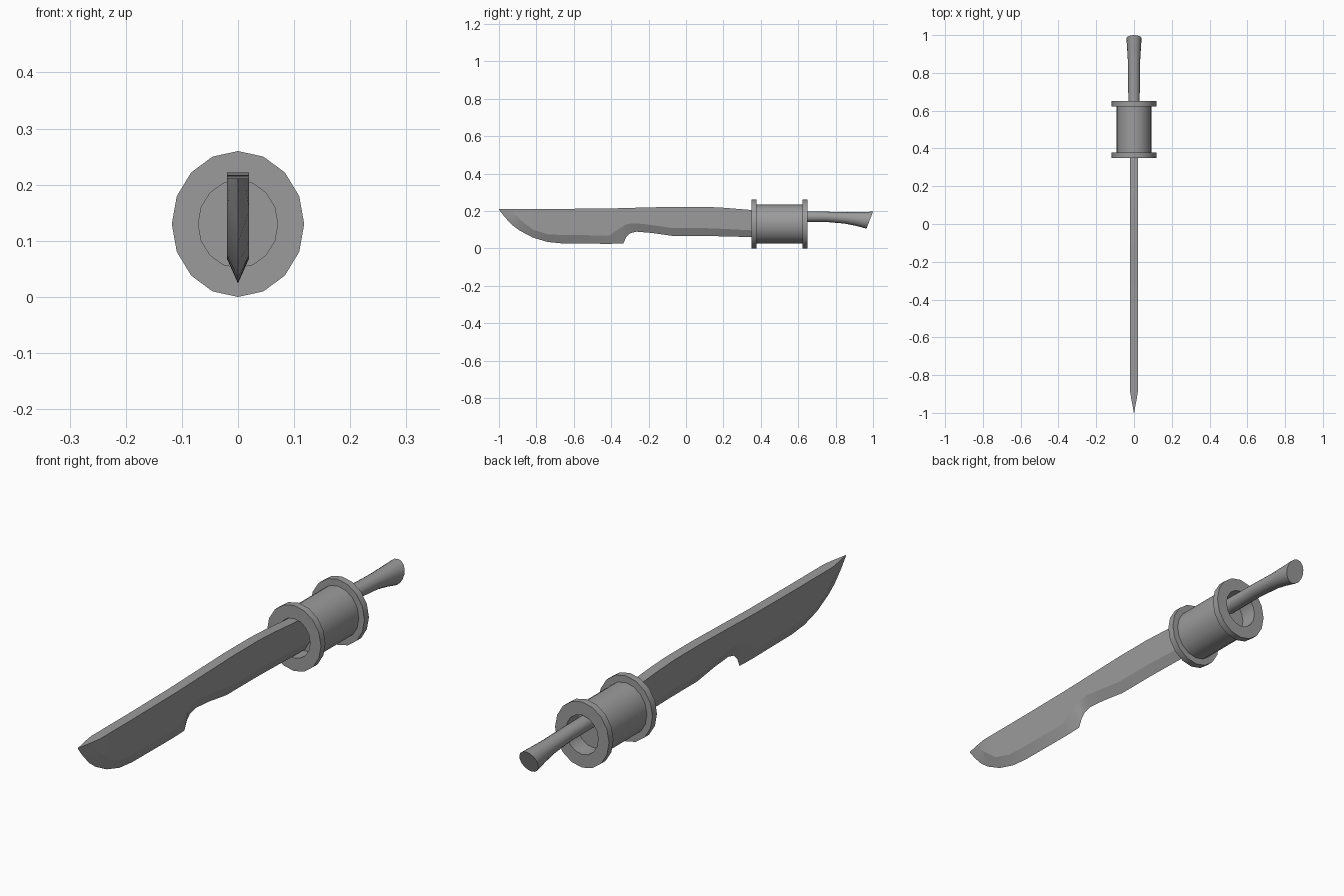
import bpy, bmesh, math

cube = bpy.data.objects.get("Cube")
if cube:
    bpy.data.objects.remove(cube)

GREY = (0.33, 0.33, 0.33, 1)
steel = bpy.data.materials.new("plain grey")
steel.use_nodes = True
steel.diffuse_color = GREY
steel.node_tree.nodes["Principled BSDF"].inputs["Base Color"].default_value = GREY


def loft(name, rings, angle):
    """Skin a list of equal-length rings and cap both ends."""
    bm = bmesh.new()
    loops = [[bm.verts.new(p) for p in ring] for ring in rings]
    n = len(loops[0])
    for a, b in zip(loops, loops[1:]):
        for i in range(n):
            j = (i + 1) % n
            bm.faces.new((a[i], a[j], b[j], b[i]))
    bm.faces.new(loops[0])
    bm.faces.new(loops[-1])
    bmesh.ops.remove_doubles(bm, verts=bm.verts, dist=0.0001)
    bmesh.ops.recalc_face_normals(bm, faces=bm.faces)
    mesh = bpy.data.meshes.new(name)
    bm.to_mesh(mesh)
    bm.free()
    mesh.materials.append(steel)
    obj = bpy.data.objects.new(name, mesh)
    bpy.context.collection.objects.link(obj)
    bpy.ops.object.select_all(action='DESELECT')
    obj.select_set(True)
    bpy.context.view_layer.objects.active = obj
    bpy.ops.object.shade_smooth_by_angle(angle=math.radians(angle))
    return obj


def oval(rx, rz, z, y_low, y_high, sides=16):
    """Oval ring across y, optionally slanted between its bottom and top."""
    ring = []
    for i in range(sides):
        t = 2 * math.pi * i / sides
        up = math.cos(t)
        y = y_low + (y_high - y_low) * (up + 1) / 2
        ring.append((rx * math.sin(t), y, z + rz * up))
    return ring


# Blade: y, half width, spine height, shoulder height, cutting edge height
stations = [
    (-1.0, 0.001, 0.211, 0.209, 0.207), (-0.97, 0.006, 0.211, 0.205, 0.168),
    (-0.93, 0.014, 0.211, 0.195, 0.125), (-0.89, 0.02, 0.211, 0.155, 0.095),
    (-0.82, 0.02, 0.211, 0.1, 0.058), (-0.74, 0.02, 0.211, 0.075, 0.034),
    (-0.66, 0.02, 0.211, 0.071, 0.026), (-0.41, 0.02, 0.213, 0.069, 0.024),
    (-0.335, 0.02, 0.215, 0.12, 0.026), (-0.32, 0.02, 0.215, 0.128, 0.06),
    (-0.3, 0.02, 0.216, 0.132, 0.08), (-0.265, 0.02, 0.217, 0.134, 0.089),
    (-0.18, 0.02, 0.219, 0.124, 0.082), (-0.07, 0.02, 0.222, 0.108, 0.066),
    (0.1, 0.02, 0.222, 0.108, 0.066), (0.2, 0.02, 0.217, 0.104, 0.064),
    (0.35, 0.02, 0.205, 0.096, 0.06), (0.45, 0.02, 0.2, 0.096, 0.06),
]
loft("blade", [[(-w, y, top), (w, y, top), (w, y, mid), (0, y, edge), (-w, y, mid)]
               for y, w, top, mid, edge in stations], 15)

# Drum guard: oval spool with a flange and a recess at each end
half_spool = [(0.078, 0.08), (0.078, 0.15), (0.13, 0.15), (0.13, 0.122), (0.103, 0.122)]
spool = [(r, -y) for r, y in half_spool] + [(r, y) for r, y in reversed(half_spool)]
loft("drum_guard", [oval(0.908 * r, r, 0.13, 0.5 + y, 0.5 + y) for r, y in spool], 30)

# Handle: half width, bottom z, top z, bottom y, top y
grip = [(0.03, 0.14, 0.2, 0.56, 0.56), (0.03, 0.14, 0.198, 0.65, 0.65),
        (0.031, 0.141, 0.196, 0.75, 0.75), (0.032, 0.132, 0.193, 0.85, 0.86),
        (0.036, 0.12, 0.194, 0.91, 0.93), (0.04, 0.105, 0.196, 0.965, 1.0)]
loft("handle", [oval(w, (hi - lo) / 2, (hi + lo) / 2, y0, y1)
                for w, lo, hi, y0, y1 in grip], 30)
